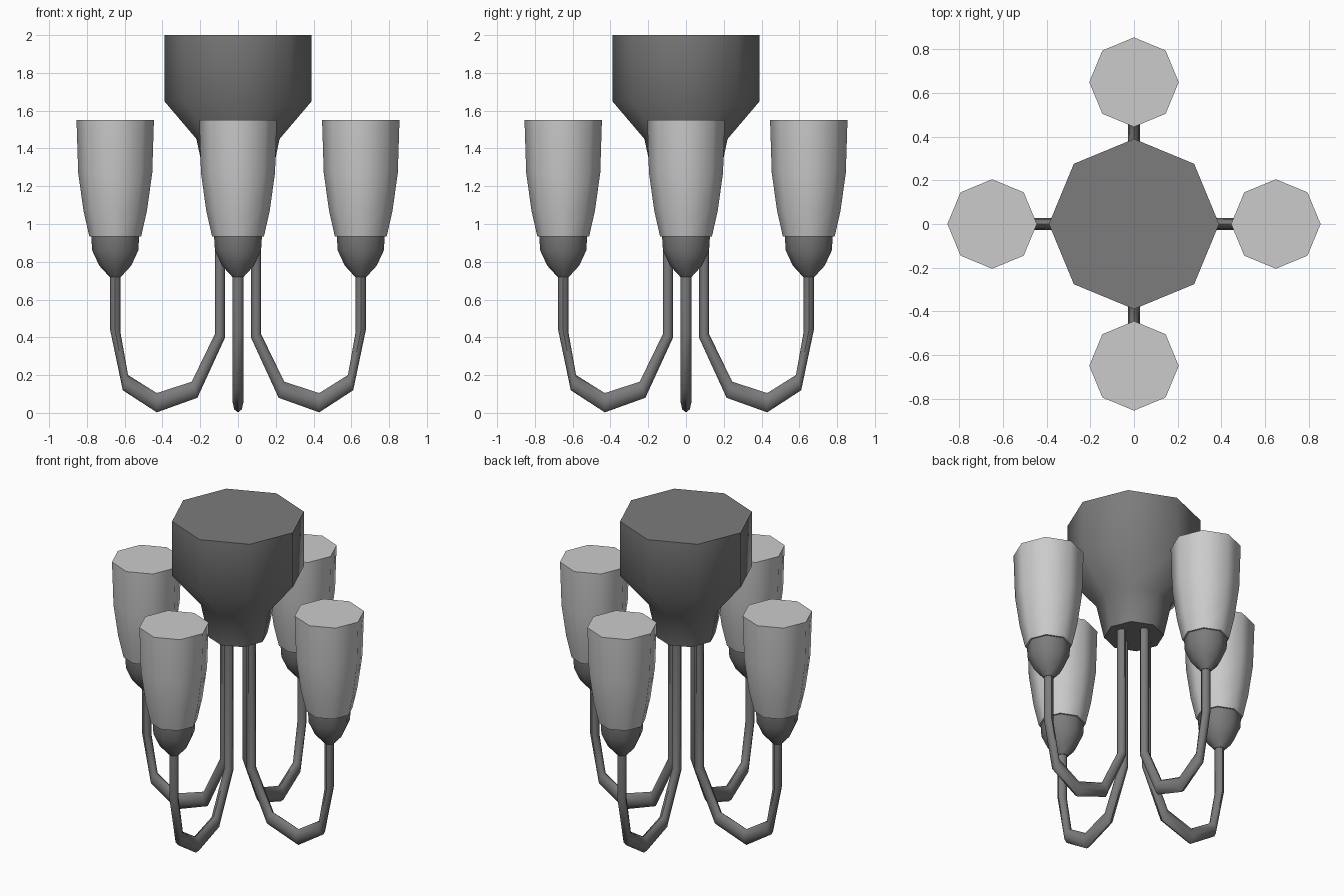
import bpy, math
from mathutils import Vector

if "Cube" in bpy.data.objects:
    bpy.data.objects.remove(bpy.data.objects["Cube"])


def material(name, v):
    m = bpy.data.materials.new(name)
    m.diffuse_color = (v, v, v, 1)
    m.use_nodes = True
    m.node_tree.nodes["Principled BSDF"].inputs["Base Color"].default_value = m.diffuse_color
    return m


METAL = material("dark_metal", 0.2)
GLASS = material("frosted_glass", 0.6)
SIDES = 8


def loft(name, rings, mat, angle=0.0):
    """Skin equal-sized rings of points, cap both ends, spin about z."""
    n = len(rings[0])
    verts = [p for r in rings for p in r]
    faces = [(k * n + i, k * n + (i + 1) % n, (k + 1) * n + (i + 1) % n, (k + 1) * n + i)
             for k in range(len(rings) - 1) for i in range(n)]
    faces += [tuple(reversed(range(n))), tuple(range(len(verts) - n, len(verts)))]
    me = bpy.data.meshes.new(name)
    me.from_pydata(verts, [], faces)
    me.materials.append(mat)
    ob = bpy.data.objects.new(name, me)
    bpy.context.collection.objects.link(ob)
    ob.rotation_euler.z = angle
    bpy.ops.object.select_all(action='DESELECT')
    ob.select_set(True)
    bpy.context.view_layer.objects.active = ob
    bpy.ops.object.shade_smooth_by_angle(angle=math.radians(46))
    return ob


def lathe(name, profile, mat, x=0.0, angle=0.0):
    """Octagonal turned part from (radius, z) pairs, bottom to top."""
    steps = [math.tau * i / SIDES for i in range(SIDES)]
    rings = [[(x + r * math.cos(a), r * math.sin(a), z) for a in steps]
             for r, z in profile]
    return loft(name, rings, mat, angle)


def arm(name, pairs, half_width, angle):
    """Bent tube: each ring spans an inner and an outer (x, z) point."""
    rings = []
    for (ix, iz), (ox, oz) in pairs:
        a, b = Vector((ix, 0, iz)), Vector((ox, 0, oz))
        mid, half = (a + b) / 2, (b - a) / 2
        rings.append([mid + half * math.cos(t) + Vector((0, half_width * math.sin(t), 0))
                      for t in (math.tau * i / SIDES for i in range(SIDES))])
    return loft(name, rings, METAL, angle)


# ceiling canopy
lathe("ceiling_canopy", [(.175, 1.24), (.22, 1.45), (.39, 1.65), (.39, 2.0)], METAL)

# cross-sections of the arm: inside of the bend, outside of the bend
ARM = [((.121, 1.26), (.068, 1.26)), ((.121, .42), (.068, .40)),
       ((.245, .165), (.215, .08)), ((.43, .105), (.43, .003)),
       ((.582, .20), (.61, .12)), ((.623, .43), (.677, .44)),
       ((.623, .75), (.677, .75))]
CUP = [(.03, .72), (.085, .78), (.122, .86), (.127, .937)]
SHADE = [(.137, .933), (.168, 1.07), (.196, 1.27), (.205, 1.55)]

# four lamps around the canopy
for i, side in enumerate(("right", "back", "left", "front")):
    a = i * math.pi / 2
    arm(side + "_arm", ARM, .028, a)
    lathe(side + "_cup", CUP, METAL, .65, a)
    lathe(side + "_shade", SHADE, GLASS, .65, a)

# consistent outward normals
for ob in bpy.context.collection.objects:
    bpy.ops.object.select_all(action='DESELECT')
    ob.select_set(True)
    bpy.context.view_layer.objects.active = ob
    bpy.ops.object.mode_set(mode='EDIT')
    bpy.ops.mesh.select_all(action='SELECT')
    bpy.ops.mesh.normals_make_consistent(inside=False)
    bpy.ops.object.mode_set(mode='OBJECT')
